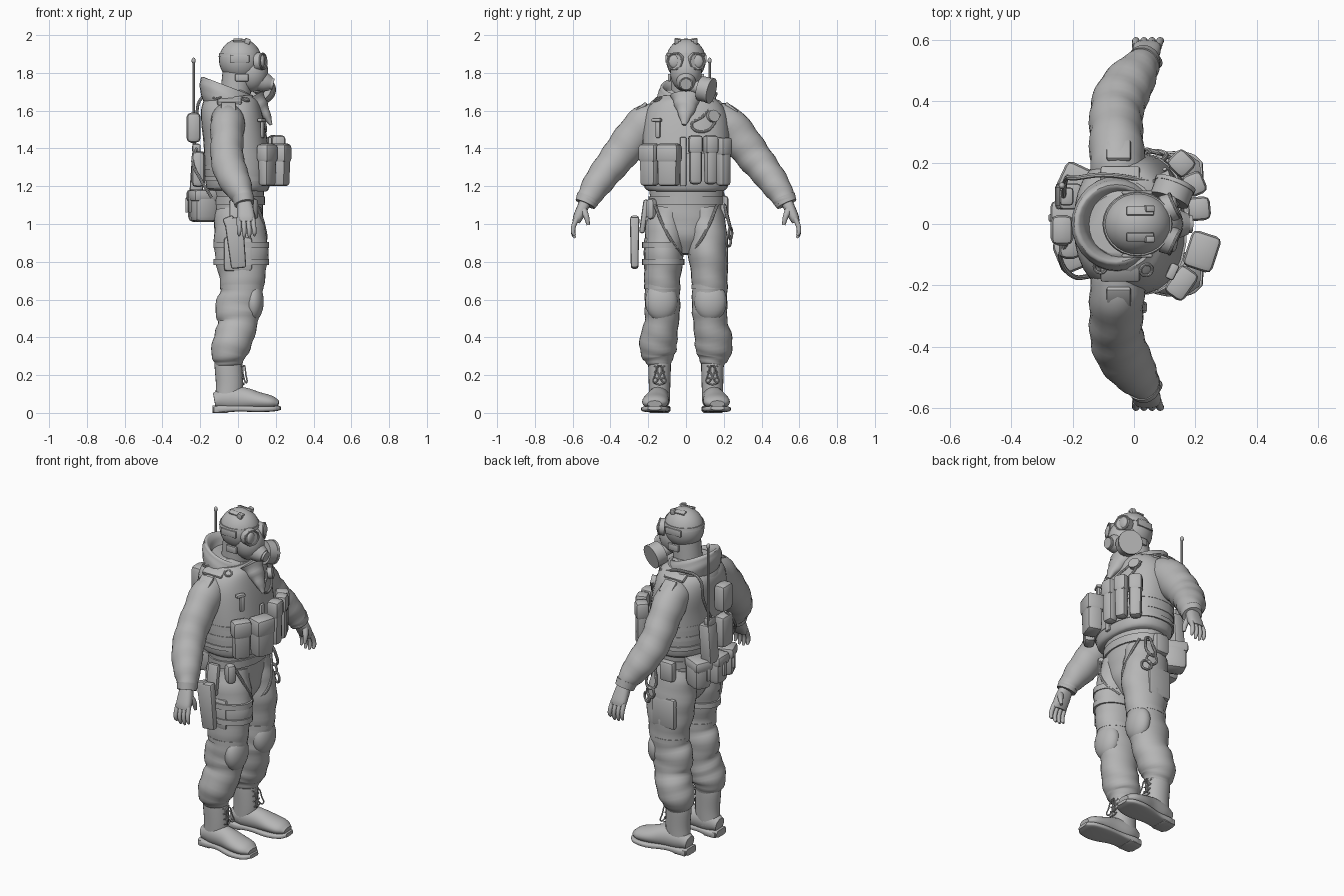
import bpy, bmesh, math
from mathutils import Vector, Matrix

grey = bpy.data.materials.new("plain grey")
grey.diffuse_color = (0.47, 0.47, 0.47, 1)


def finish(name, bm):
    bmesh.ops.recalc_face_normals(bm, faces=bm.faces)
    me = bpy.data.meshes.new(name)
    bm.to_mesh(me)
    bm.free()
    me.materials.append(grey)
    ob = bpy.data.objects.new(name, me)
    bpy.context.collection.objects.link(ob)
    return ob


def loft(name, secs, ref=(1, 0, 0), n=28, power=2.0, steps=4, wrinkle=0.0, tilt=0.0, flat=False):
    """Skin through sections (x, y, z, radius along ref, radius across)."""
    P = [Vector(s) for s in secs]
    P = [2 * P[0] - P[1]] + P + [2 * P[-1] - P[-2]]
    rows = []
    for i in range(1, len(P) - 2):
        a, b, c, d = P[i - 1:i + 3]
        for k in range(steps + (i == len(P) - 3)):
            t = k / steps
            rows.append(0.5 * (2 * b + (c - a) * t + (2 * a - 5 * b + 4 * c - d) * t * t
                               + (3 * b - a - 3 * c + d) * t ** 3))
    bm = bmesh.new()
    loops = []
    for i, r in enumerate(rows):
        c = Vector(r[:3])
        tan = (Vector(rows[min(i + 1, len(rows) - 1)][:3]) - Vector(rows[max(i - 1, 0)][:3])).normalized()
        if flat:
            tan = Vector((0, 0, 1))
        u = Vector(ref)
        u = (u - tan * u.dot(tan)).normalized()
        v = tan.cross(u)
        loop = []
        for j in range(n):
            an = math.tau * j / n
            f = 1 + wrinkle * math.sin(i * 1.5 + 2 * math.sin(an + 0.6))
            ca, sa = math.cos(an), math.sin(an)
            p = c + u * r[3] * f * math.copysign(abs(ca) ** (2 / power), ca) \
                + v * r[4] * f * math.copysign(abs(sa) ** (2 / power), sa)
            p.z -= tilt * (p.x + 0.05)
            loop.append(bm.verts.new(p))
        loops.append(loop)
    for A, B in zip(loops, loops[1:]):
        for j in range(n):
            bm.faces.new((A[j], A[(j + 1) % n], B[(j + 1) % n], B[j]))
    bm.faces.new(loops[0])
    bm.faces.new(loops[-1])
    return finish(name, bm)


def box(name, loc, size, yaw=0, pitch=0, roll=0, bevel=0.012, taper=1.0):
    bm = bmesh.new()
    bmesh.ops.create_cube(bm, size=1)
    for v in bm.verts:
        k = taper if v.co.z < 0 else 1
        v.co = Vector((v.co.x * size[0] * k, v.co.y * size[1] * k, v.co.z * size[2]))
    bmesh.ops.bevel(bm, geom=bm.edges[:], offset=min(bevel, min(size) * 0.4), segments=2, profile=0.5, affect='EDGES')
    rot = Matrix.Rotation(math.radians(yaw), 4, 'Z') @ Matrix.Rotation(math.radians(pitch), 4, 'Y') \
        @ Matrix.Rotation(math.radians(roll), 4, 'X')
    bm.transform(Matrix.Translation(loc) @ rot)
    return finish(name, bm)


def ball(name, loc, rad, seg=28):
    bm = bmesh.new()
    bmesh.ops.create_uvsphere(bm, u_segments=seg, v_segments=seg // 2, radius=1)
    bm.transform(Matrix.Translation(loc) @ Matrix.Diagonal((*rad, 1)))
    return finish(name, bm)


def disc(name, loc, axis, r, h, r2=None):
    bm = bmesh.new()
    bmesh.ops.create_cone(bm, cap_ends=True, segments=28, radius1=r, radius2=r if r2 is None else r2, depth=h)
    bm.transform(Matrix.Translation(loc) @ Vector(axis).to_track_quat('Z', 'Y').to_matrix().to_4x4())
    return finish(name, bm)


def tube(name, pts, r, closed=False):
    cu = bpy.data.curves.new(name, 'CURVE')
    cu.dimensions = '3D'
    cu.bevel_depth, cu.bevel_resolution, cu.resolution_u, cu.use_fill_caps = r, 2, 6, True
    sp = cu.splines.new('BEZIER')
    sp.bezier_points.add(len(pts) - 1)
    for b, p in zip(sp.bezier_points, pts):
        b.co = p
        b.handle_left_type = b.handle_right_type = 'AUTO'
    sp.use_cyclic_u = closed
    ob = bpy.data.objects.new(name, cu)
    me = bpy.data.meshes.new_from_object(ob)
    bpy.data.objects.remove(ob)
    me.materials.clear()
    me.materials.append(grey)
    bpy.context.collection.objects.link(bpy.data.objects.new(name, me))


def ring(name, c, axis, R, r):
    q = Vector(axis).to_track_quat('Z', 'Y')
    tube(name, [Vector(c) + q @ Vector((R * math.cos(a), R * math.sin(a), 0))
                for a in [math.tau * i / 8 for i in range(8)]], r, True)


# Torso, vest, belt and collar
loft("torso", [(0.01, 0, .84, .06, .05), (0.005, 0, .92, .115, .13), (0, 0, 1.02, .13, .185),
               (0, 0, 1.12, .135, .19), (-.01, 0, 1.25, .15, .20), (-.03, 0, 1.45, .155, .215),
               (-.045, 0, 1.58, .15, .215), (-.05, 0, 1.65, .135, .17), (-.05, 0, 1.71, .10, .10)], wrinkle=.008)
loft("vest", [(0, 0, 1.175, .15, .20), (0, 0, 1.20, .168, .222), (-.003, 0, 1.3, .176, .232),
              (-.015, 0, 1.45, .168, .232), (-.033, 0, 1.56, .163, .222), (-.045, 0, 1.63, .152, .19),
              (-.05, 0, 1.67, .125, .145)], power=2.4)
for z in (1.24, 1.30, 1.36):
    loft("vest_webbing", [(-.004, 0, z - .012, .178, .235), (-.004, 0, z + .012, .178, .235)], power=2.4, steps=1)
loft("belt", [(0, 0, 1.10, .142, .198), (0, 0, 1.145, .144, .20)], steps=1)
loft("hood_collar", [(-.05, 0, 1.59, .13, .15), (-.055, 0, 1.65, .146, .156), (-.06, 0, 1.705, .14, .142),
                     (-.058, 0, 1.728, .128, .128), (-.052, 0, 1.715, .112, .112), (-.045, 0, 1.67, .10, .10)],
     tilt=.38, wrinkle=.01, flat=True)
loft("neck", [(-.02, 0, 1.62, .08, .08), (0, 0, 1.82, .08, .08)])
loft("neck_scarf", [(.085, 0, 1.68, .05, .08), (.115, .0, 1.625, .045, .06), (.15, -.005, 1.575, .025, .035),
                    (.175, -.01, 1.525, .008, .012)], wrinkle=.05)

# Head and gas mask
ball("head", (.012, 0, 1.868), (.113, .105, .114))
ball("mask_face", (.072, 0, 1.805), (.088, .084, .105))
loft("mask_snout", [(.10, 0, 1.765, .062, .058), (.145, 0, 1.75, .05, .047), (.175, 0, 1.742, .035, .035)], ref=(0, 0, 1))
disc("mask_valve", (.178, 0, 1.742), (1, 0, -.2), .03, .02)
loft("mask_strap", [(.012, 0, 1.885, .115, .107), (.012, 0, 1.905, .111, .103)], steps=1)
for s in (-1, 1):
    ax = Vector((.85, .40 * s, .05))
    c = Vector((.118, .053 * s, 1.86))
    disc("lens_housing", c, ax, .05, .035, .044)
    ring("lens_rim", c + ax * .018, ax, .042, .005)
    ball("lens", c + ax * .01, (.016, .035, .037))
    box("head_top_patch", (.02, .042 * s, 1.971), (.09, .03, .012), roll=-22 * s, pitch=3)
    box("head_tab", (.05, .05 * s, 1.967), (.03, .022, .03), pitch=15, bevel=.005)
    box("head_side_patch", (.01, .103 * s, 1.875), (.10, .012, .04), bevel=.004)
    box("strap_buckle", (.02, .088 * s, 1.775), (.07, .016, .04), bevel=.005)
fa = Vector((.35, .9, -.22)).normalized()
fc = Vector((.125, .105, 1.712))
disc("filter_neck", fc - fa * .05, fa, .035, .07)
disc("filter_can", fc, fa, .066, .06)
disc("filter_lip", fc + fa * .026, fa, .069, .014)

for s in (-1, 1):
    # Sleeves, cuffs and hands
    loft("sleeve", [(-.05, .14 * s, 1.56, .085, .085), (-.055, .215 * s, 1.53, .09, .10),
                    (-.058, .295 * s, 1.44, .087, .098), (-.058, .36 * s, 1.355, .087, .092),
                    (-.04, .42 * s, 1.28, .088, .084), (-.005, .475 * s, 1.205, .078, .076),
                    (.027, .515 * s, 1.14, .056, .062), (.032, .525 * s, 1.115, .053, .058)], wrinkle=.028)
    loft("cuff", [(.027, .517 * s, 1.14, .057, .064), (.034, .533 * s, 1.105, .053, .056)], steps=2)
    loft("hand", [(.032, .53 * s, 1.125, .036, .03), (.038, .55 * s, 1.08, .043, .03),
                  (.042, .572 * s, 1.035, .046, .026), (.042, .582 * s, 1.01, .042, .02)], power=2.5)
    for i in range(4):
        x = .006 + i * .024
        d = .012 if i in (1, 2) else 0
        loft("finger", [(x, .578 * s, 1.03, .013, .014), (x + .002 * i, .596 * s, .985, .0125, .0125),
                        (x + .003 * i, .597 * s, .955 - d / 2, .011, .011),
                        (x + .003 * i, .588 * s, .938 - d, .006, .006)], n=12)
    loft("thumb", [(.06, .548 * s, 1.085, .018, .02), (.078, .528 * s, 1.04, .015, .015),
                   (.08, .517 * s, .995, .009, .009)], n=12)
    # Shoulder straps
    box("shoulder_strap", (-.045, .155 * s, 1.65), (.13, .07, .025), roll=-25 * s)
    box("shoulder_tab", (-.05, .24 * s, 1.615), (.08, .08, .02), roll=-38 * s)
    # Trousers, knee pads
    loft("trouser_leg", [(0, .095 * s, 1.08, .12, .09), (.007, .108 * s, .98, .133, .106),
                         (.018, .116 * s, .85, .143, .106), (.022, .125 * s, .72, .122, .096),
                         (.018, .125 * s, .63, .112, .093), (0, .125 * s, .55, .122, .094),
                         (-.003, .13 * s, .47, .105, .09), (-.025, .145 * s, .39, .103, .10),
                         (-.048, .147 * s, .32, .096, .094), (-.05, .142 * s, .275, .08, .072),
                         (-.05, .14 * s, .25, .066, .058)], wrinkle=.025)
    ball("knee_pad", (.08, .13 * s, .59), (.056, .086, .105))
    loft("knee_strap", [(.02, .125 * s, .655, .115, .097), (.02, .125 * s, .68, .116, .097)], steps=1)
    box("thigh_pocket", (.0, .203 * s, .84), (.15, .04, .18), bevel=.016)
    # Boots
    loft("boot_shaft", [(-.05, .14 * s, .06, .072, .055), (-.045, .14 * s, .15, .072, .057),
                        (-.05, .14 * s, .25, .074, .06), (-.05, .14 * s, .29, .07, .058)], n=24)
    loft("boot_foot", [(-.125, .142 * s, .065, .04, .04), (-.06, .142 * s, .075, .065, .058),
                       (.03, .15 * s, .073, .062, .06), (.11, .16 * s, .063, .047, .07),
                       (.175, .164 * s, .055, .036, .065), (.214, .166 * s, .047, .018, .038)], ref=(0, 0, 1))
    loft("boot_sole", [(-.135, .142 * s, .02, .02, .045), (-.09, .142 * s, .02, .02, .06),
                       (.0, .148 * s, .023, .016, .058), (.11, .16 * s, .02, .016, .076),
                       (.19, .165 * s, .022, .014, .066), (.225, .167 * s, .026, .01, .035)],
         ref=(0, 0, 1), power=4)
    box("boot_heel", (-.09, .142 * s, .018), (.08, .11, .036), bevel=.008)
    for i in range(4):
        tube("boot_lace", [(.03 - i * .004, (.14 + k * .028) * s, .15 + i * .03 + abs(k) * .008) for k in (-1, 0, 1)], .004)
    for k in (-1, 1):
        tube("lace_loop", [(.03, .14 * s, .25), (.042, (.14 + .025 * k) * s, .20), (.046, (.14 + .03 * k) * s, .16),
                           (.036, (.14 + .012 * k) * s, .17)], .004, True)
    # Trouser harness straps
    tube("hip_strap", [(.10, .165 * s, 1.10), (.138, .12 * s, .99), (.142, .07 * s, .90), (.08, .025 * s, .84)], .008)


# Front pouches with flaps
def pouch(name, x, y, z0, z1, d, w, yaw):
    box(name, (x, y, (z0 + z1) / 2), (d, w, z1 - z0), yaw, bevel=.02, taper=.94)
    box(name + "_flap", (x, y, z1 - .045), (d + .01, w + .008, .10), yaw, bevel=.02)


pouch("large_pouch", .222, -.09, 1.20, 1.42, .09, .115, -18)
pouch("large_pouch", .155, -.193, 1.20, 1.42, .065, .10, -35)
pouch("magazine_pouch", .212, .05, 1.21, 1.465, .065, .07, 5)
pouch("magazine_pouch", .197, .13, 1.21, 1.465, .06, .068, 22)
pouch("magazine_pouch", .155, .198, 1.20, 1.455, .065, .07, 45)

# Chest details
box("chest_panel", (.12, 0, 1.50), (.04, .10, .15), pitch=-8)
box("front_zip", (.17, -.015, 1.33), (.02, .035, .26))
box("shears_handle", (.125, -.155, 1.55), (.03, .055, .02), yaw=-25)
box("shears_blade", (.13, -.148, 1.50), (.02, .026, .09), yaw=-25)
disc("chest_canister", (.11, .14, 1.57), (1, .5, .2), .032, .04)
tube("chest_hose", [(.06, .14, 1.65), (.125, .09, 1.57), (.145, .03, 1.52), (.14, .10, 1.49), (.10, .18, 1.58)], .007)
ring("shoulder_ring", (.04, -.15, 1.66), (.3, -.4, 1), .02, .005)
ring("shoulder_ring", (-.11, -.14, 1.67), (-.2, -.3, 1), .02, .005)

# Thigh holster with straps
box("holster", (-.01, -.272, .90), (.10, .05, .27), pitch=-6, taper=.8)
box("holster_grip", (-.045, -.272, 1.01), (.06, .045, .06), pitch=-20)
box("holster_hanger", (-.01, -.222, 1.04), (.07, .03, .18), roll=-8)
for z in (.80, .89):
    loft("holster_strap", [(.018, -.12, z - .016, .147, .112), (.018, -.12, z + .016, .147, .112)], steps=1)

# Back gear: radio, aerial, packs and cables
box("radio", (-.215, .09, 1.27), (.07, .085, .23), pitch=4)
box("radio_top", (-.22, .09, 1.40), (.045, .06, .05))
tube("aerial", [(-.235, .125, 1.38), (-.235, .125, 1.62), (-.235, .125, 1.865)], .007)
ball("aerial_tip", (-.235, .125, 1.865), (.011, .011, .016), 12)
box("back_pouch", (-.235, -.02, 1.51), (.075, .10, .16), bevel=.025)
box("back_pouch_low", (-.21, -.06, 1.29), (.07, .11, .19), bevel=.025)
for y, yaw in ((.13, -25), (.02, 0), (-.09, 22)):
    box("belt_pack", (-.205 + abs(y) * .25, y, 1.095), (.13, .105, .17), yaw, bevel=.03)
    box("belt_pack_flap", (-.208 + abs(y) * .25, y, 1.15), (.14, .112, .065), yaw, bevel=.02)
    box("belt_pack_buckle", (-.272 + abs(y) * .27, y, 1.10), (.025, .025, .08), yaw, bevel=.006)
tube("back_cable", [(-.23, .09, 1.42), (-.22, .15, 1.55), (-.19, .15, 1.67), (-.10, .16, 1.69), (.05, .14, 1.65)], .008)
tube("back_cable", [(-.22, -.06, 1.40), (-.24, -.11, 1.33), (-.20, -.17, 1.24), (-.14, -.17, 1.14)], .008)

# Hip gear: snap links, side pouches
tube("snap_link", [(.07, .205, 1.10), (.10, .215, 1.05), (.09, .235, .98), (.05, .235, .98), (.05, .215, 1.06)], .008, True)
ring("cuff_ring", (.07, .235, .95), (.3, 1, 0), .03, .007)
ring("cuff_ring", (.10, .225, .91), (.5, 1, 0), .028, .007)
box("hip_pouch", (-.02, .20, 1.09), (.09, .05, .12), bevel=.018)
box("hip_pouch", (.07, -.175, 1.08), (.07, .05, .11), -35, bevel=.018)

for ob in bpy.data.objects:
    ob.select_set(True)
bpy.context.view_layer.objects.active = bpy.data.objects["torso"]
bpy.ops.object.shade_smooth_by_angle(angle=math.radians(40))
